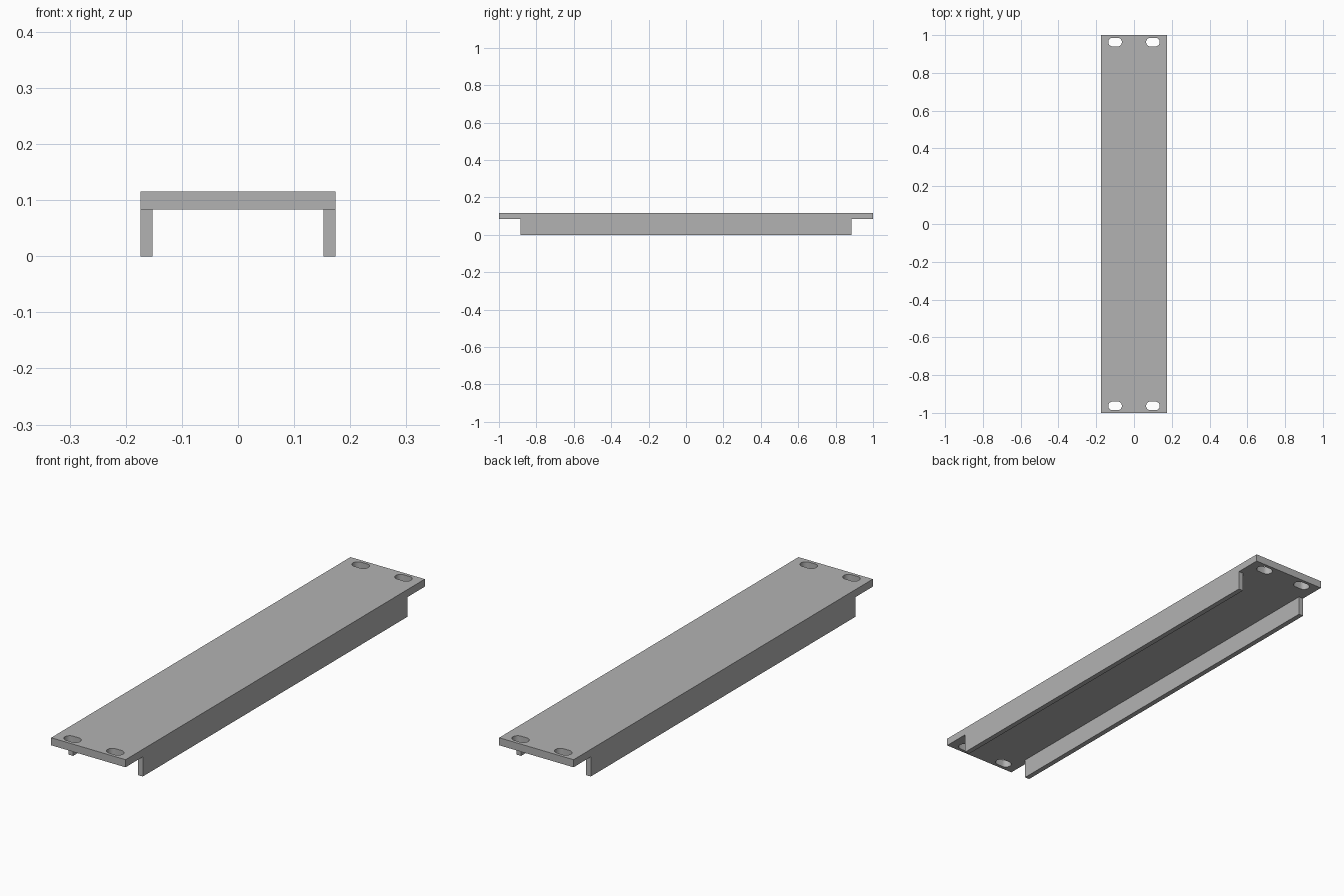
import bpy
import bmesh
from math import pi, cos, sin, radians
from mathutils import Vector

cube = bpy.data.objects.get("Cube")
if cube:
    bpy.data.objects.remove(cube, do_unlink=True)

HALF_W, HALF_L = 0.174, 1.0      # plate half width and half length
TOP, UNDER = 0.115, 0.083        # plate top and underside heights
WALL, WALL_END = 0.022, 0.885    # flange thickness and half length
SLOT_X, SLOT_Y = 0.1, 0.963      # slot centres
SLOT_R, SLOT_RUN = 0.023, 0.013  # slot end radius, half straight run

grey = bpy.data.materials.new("plain grey")
grey.use_nodes = True
colour = (0.448, 0.448, 0.448, 1)
grey.diffuse_color = colour
grey.node_tree.nodes["Principled BSDF"].inputs["Base Color"].default_value = colour


def make_object(name, bm):
    bmesh.ops.recalc_face_normals(bm, faces=bm.faces[:])
    mesh = bpy.data.meshes.new(name)
    bm.to_mesh(mesh)
    bm.free()
    mesh.materials.append(grey)
    obj = bpy.data.objects.new(name, mesh)
    bpy.context.collection.objects.link(obj)
    return obj


# Flat plate, scored along the flange edges
bm = bmesh.new()
bmesh.ops.create_cube(bm, size=1)
bmesh.ops.scale(bm, vec=(2 * HALF_W, 2 * HALF_L, TOP - UNDER), verts=bm.verts)
bmesh.ops.translate(bm, vec=(0, 0, (TOP + UNDER) / 2), verts=bm.verts)
inner = HALF_W - WALL
for axis, offset in (("X", inner), ("Y", WALL_END)):
    normal = Vector((axis == "X", axis == "Y", 0))
    for side in (-1, 1):
        bmesh.ops.bisect_plane(bm, geom=bm.verts[:] + bm.edges[:] + bm.faces[:],
                               plane_co=normal * offset * side, plane_no=normal)

# Side flanges pulled down from the underside
bm.normal_update()
strips = []
for face in bm.faces:
    c = face.calc_center_median()
    if face.normal.z < -0.9 and abs(c.x) > inner and abs(c.y) < WALL_END:
        strips.append(face)
pulled = bmesh.ops.extrude_face_region(bm, geom=strips)["geom"]
bmesh.ops.delete(bm, geom=[f for f in strips if f.is_valid], context="FACES_ONLY")
for v in pulled:
    if isinstance(v, bmesh.types.BMVert):
        v.co.z = 0
bmesh.ops.dissolve_limit(bm, angle_limit=radians(1), verts=bm.verts[:], edges=bm.edges[:])
channel = make_object("channel_plate", bm)

# Four mounting slots at the plate corners
bm = bmesh.new()
STEPS = 16
for sx in (-1, 1):
    for sy in (-1, 1):
        outline = []
        for end in (1, -1):
            for i in range(STEPS + 1):
                a = -pi / 2 + pi * i / STEPS
                outline.append(bm.verts.new((
                    sx * SLOT_X + end * (SLOT_RUN + SLOT_R * cos(a)),
                    sy * SLOT_Y + end * SLOT_R * sin(a), UNDER - 0.02)))
        cap = bm.faces.new(outline)
        moved = bmesh.ops.extrude_face_region(bm, geom=[cap], use_keep_orig=True)["geom"]
        bmesh.ops.translate(bm, vec=(0, 0, TOP - UNDER + 0.04),
                            verts=[v for v in moved if isinstance(v, bmesh.types.BMVert)])
cutter = make_object("slot_cutter", bm)
cutter.hide_render = True

cut = channel.modifiers.new("slots", "BOOLEAN")
cut.operation = "DIFFERENCE"
cut.solver = "EXACT"
cut.object = cutter

bpy.ops.object.select_all(action="DESELECT")
channel.select_set(True)
bpy.context.view_layer.objects.active = channel
bpy.ops.object.modifier_apply(modifier=cut.name)
bpy.data.objects.remove(cutter, do_unlink=True)
bpy.ops.object.shade_smooth_by_angle(angle=radians(30))
